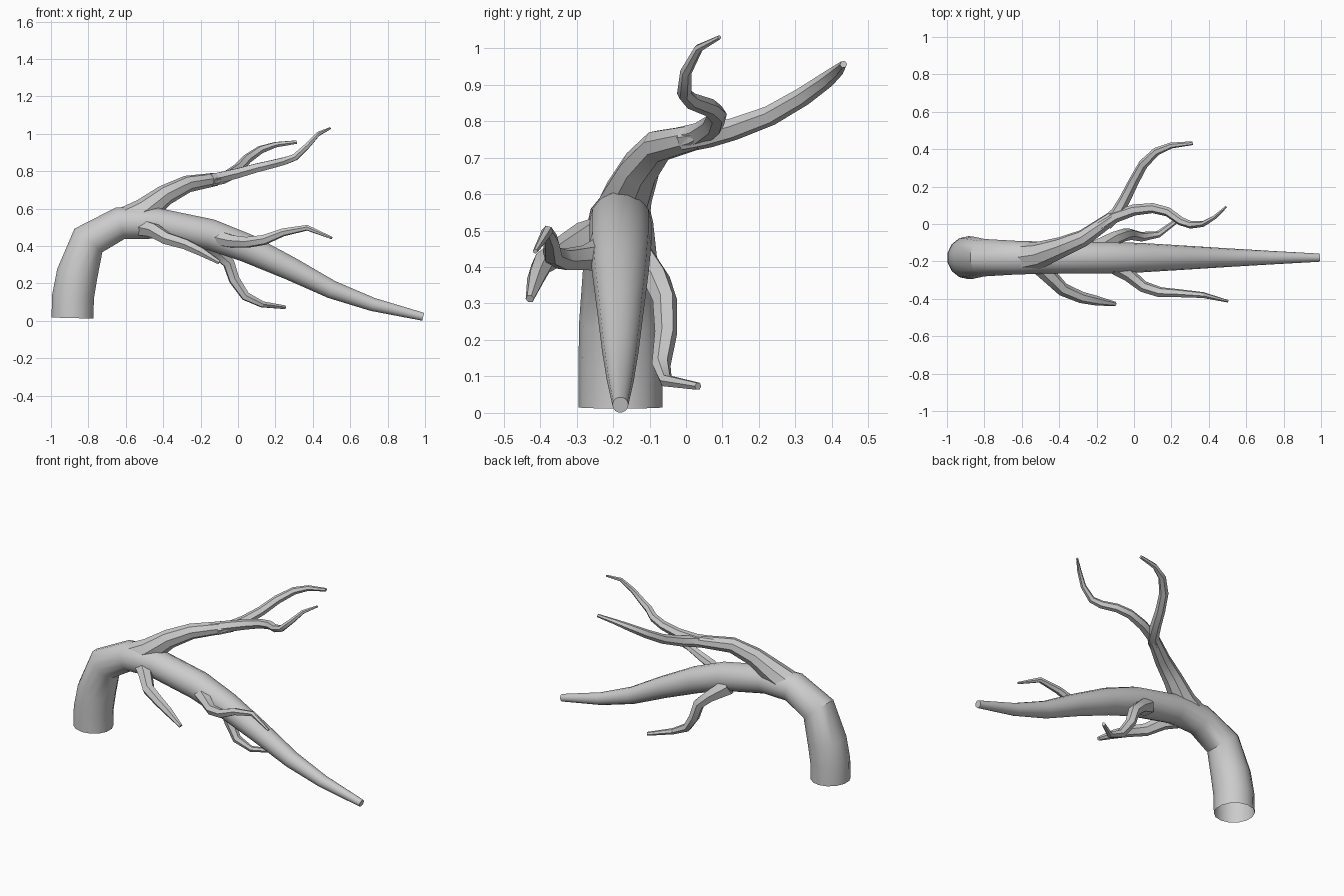
import bpy, bmesh, math
from mathutils import Vector

if "Cube" in bpy.data.objects:
    bpy.data.objects.remove(bpy.data.objects["Cube"])


def limb(name, pts, sides, cap_start=False):
    """Sweep a tapering ring along (x, y, z, radius) points with mitred joints."""
    P = [Vector(p[:3]) for p in pts]
    n = len(P)
    bm = bmesh.new()
    rings = []
    up = None
    for i in range(n):
        d_in = (P[i] - P[max(i - 1, 0)]).normalized()
        d_out = (P[min(i + 1, n - 1)] - P[i]).normalized()
        t = (d_in + d_out).normalized()
        # carry the side direction along the path so rings do not twist
        if up is None:
            up = Vector((0, 1, 0)) if abs(t.y) < 0.8 else Vector((0, 0, 1))
        up = (up - t * up.dot(t)).normalized()
        side = t.cross(up)
        ring = []
        for k in range(sides):
            a = 2 * math.pi * k / sides
            ring.append(bm.verts.new(
                P[i] + (up * math.cos(a) + side * math.sin(a)) * pts[i][3]))
        rings.append(ring)
    for a, b in zip(rings, rings[1:]):
        for k in range(sides):
            j = (k + 1) % sides
            bm.faces.new((a[k], b[k], b[j], a[j]))
    bm.faces.new(rings[-1])
    if cap_start:
        bm.faces.new(rings[0])
    bmesh.ops.recalc_face_normals(bm, faces=bm.faces)
    if not cap_start and max(bm.faces, key=lambda f: f.calc_center_median().x).normal.x < 0:
        bmesh.ops.reverse_faces(bm, faces=bm.faces)
    me = bpy.data.meshes.new(name)
    bm.to_mesh(me)
    bm.free()
    ob = bpy.data.objects.new(name, me)
    bpy.context.collection.objects.link(ob)
    bpy.ops.object.select_all(action='DESELECT')
    ob.select_set(True)
    bpy.context.view_layer.objects.active = ob
    bpy.ops.object.shade_smooth_by_angle(angle=math.radians(31))
    return ob


# Trunk: upright base bending over into a long drooping taper, open underneath
Y = -0.18
trunk = [(-.885, .015, .115), (-.882, .13, .115), (-.86, .25, .113),
         (-.80, .43, .1), (-.63, .522, .09), (-.44, .522, .085),
         (-.15, .462, .085), (.05, .388, .078), (.28, .28, .064),
         (.5, .168, .05), (.72, .088, .037), (.99, .022, .022)]
limb("trunk", [(x, Y, z, r) for x, z, r in trunk], 14)

# Upper bough and its two forks
limb("upper_bough", [(-.6, -.18, .53, .08), (-.5, -.165, .585, .072),
                     (-.39, -.125, .672, .056), (-.27, -.075, .732, .046),
                     (-.12, .03, .757, .036), (-.07, .06, .772, .02)], 8, True)
limb("upper_fork_front", [(-.18, -.01, .75, .036), (-.1, .04, .765, .033),
                          (0, .075, .79, .03), (.1, .085, .818, .027),
                          (.18, .065, .837, .025), (.25, .015, .855, .023),
                          (.305, -.005, .875, .02), (.37, 0, .935, .016),
                          (.43, .035, 1.0, .012), (.493, .092, 1.03, .006)], 6, True)
limb("upper_fork_back", [(-.15, 0, .75, .036), (-.09, .06, .76, .034),
                         (-.05, .13, .778, .031), (0, .23, .815, .028),
                         (.05, .32, .867, .026), (.12, .388, .915, .022),
                         (.2, .42, .942, .016), (.313, .432, .956, .01)], 6, True)

# Side branches off the trunk
limb("front_low_branch", [(-.53, -.2, .5, .05), (-.45, -.28, .483, .042),
                          (-.38, -.35, .44, .036), (-.28, -.393, .41, .031),
                          (-.2, -.41, .372, .026), (-.1, -.428, .313, .012)], 6, True)
limb("front_long_branch", [(-.14, -.2, .45, .05), (-.03, -.27, .425, .037),
                           (.05, -.335, .42, .031), (.14, -.365, .433, .028),
                           (.24, -.37, .473, .022), (.37, -.38, .498, .016),
                           (.502, -.413, .443, .007)], 6, True)
limb("back_low_branch", [(-.2, -.14, .43, .055), (-.11, -.08, .365, .038),
                         (-.05, -.058, .31, .034), (-.02, -.055, .22, .031),
                         (.04, -.068, .132, .026), (.13, -.055, .088, .018),
                         (.25, .033, .073, .011)], 6, True)
